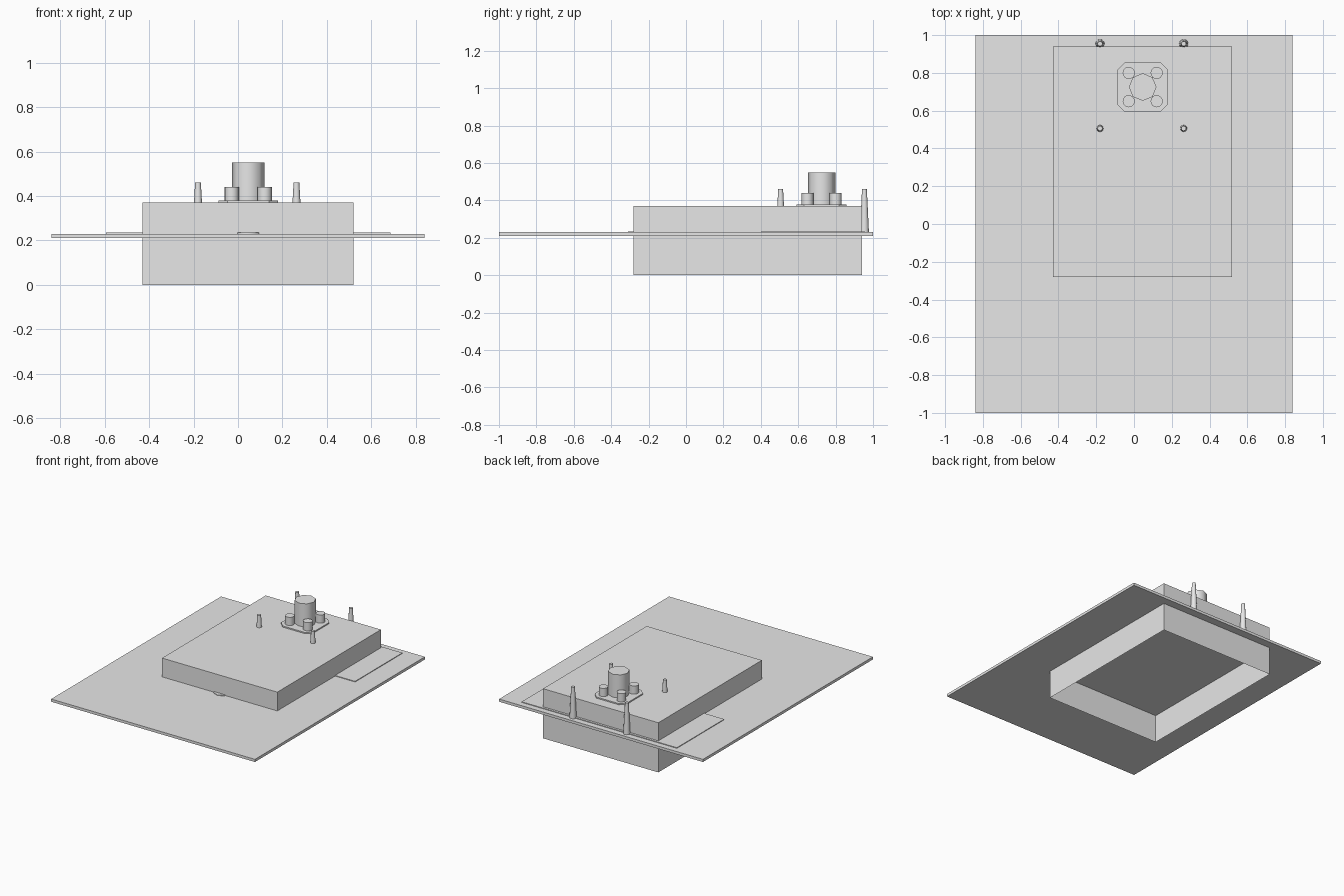
import bpy, bmesh, math

default_cube = bpy.data.objects.get("Cube")
if default_cube:
    bpy.data.objects.remove(default_cube, do_unlink=True)

# Single grey material
grey = bpy.data.materials.new("light_grey")
grey.use_nodes = True
grey.diffuse_color = (0.8, 0.8, 0.8, 1)
grey.node_tree.nodes["Principled BSDF"].inputs["Base Color"].default_value = (0.8, 0.8, 0.8, 1)


def finish(name, bm, smooth=False):
    mesh = bpy.data.meshes.new(name)
    bm.to_mesh(mesh)
    bm.free()
    mesh.materials.append(grey)
    obj = bpy.data.objects.new(name, mesh)
    bpy.context.collection.objects.link(obj)
    if smooth:
        bpy.ops.object.select_all(action="DESELECT")
        obj.select_set(True)
        bpy.context.view_layer.objects.active = obj
        bpy.ops.object.shade_smooth_by_angle(angle=math.radians(50))
    return obj


def prism(name, outline, z0, z1, open_bottom=False):
    """Extrude a counter-clockwise outline from z0 to z1."""
    bm = bmesh.new()
    low = [bm.verts.new((x, y, z0)) for x, y in outline]
    high = [bm.verts.new((x, y, z1)) for x, y in outline]
    bm.faces.new(high)
    if not open_bottom:
        bm.faces.new(low[::-1])
    for i in range(len(low)):
        j = (i + 1) % len(low)
        bm.faces.new((low[i], low[j], high[j], high[i]))
    return finish(name, bm)


def rectangle(x0, x1, y0, y1):
    return [(x0, y0), (x1, y0), (x1, y1), (x0, y1)]


def post(name, x, y, z0, z1, r0, r1, sides):
    bm = bmesh.new()
    bmesh.ops.create_cone(bm, cap_ends=True, segments=sides, radius1=r0, radius2=r1, depth=z1 - z0)
    bmesh.ops.translate(bm, verts=bm.verts, vec=(x, y, (z0 + z1) / 2))
    return finish(name, bm, smooth=True)


DECK = 0.23    # top of the flat plate
ROOF = 0.37    # top of the box
CX, CY = 0.046, 0.725  # centre of the tower

# Plate and the open-bottomed box passing through it
prism("ground_plate", rectangle(-0.84, 0.84, -1, 1), 0.21, DECK)
prism("main_box", rectangle(-0.43, 0.52, -0.28, 0.94), 0, ROOF, open_bottom=True)

# Thin raised panel at the rear and small tab at the front
prism("rear_panel", rectangle(-0.595, 0.685, 0.40, 0.957), DECK, DECK + 0.005)
post("front_tab", CX, -0.25, DECK, DECK + 0.005, 0.06, 0.06, 8)

# Chamfered base under the tower
half, cut = 0.133, 0.04
inner = half - cut
base = [(inner, -half), (half, -inner), (half, inner), (inner, half),
        (-inner, half), (-half, inner), (-half, -inner), (-inner, -half)]
prism("tower_base", [(CX + x, CY + y) for x, y in base], ROOF, ROOF + 0.009)

# Central tower with four corner studs
post("tower", CX, CY, ROOF, 0.55, 0.073, 0.073, 8)
for sx, side in ((-1, "right"), (1, "left")):
    for sy, end in ((-1, "front"), (1, "rear")):
        post(f"{end}_{side}_stud", CX + sx * 0.074, CY + sy * 0.075, ROOF, 0.44, 0.032, 0.032, 16)

# Tapered pins: short on the box, tall behind it
for x, side in ((-0.18, "right"), (0.263, "left")):
    post(f"front_{side}_pin", x, 0.506, ROOF, 0.46, 0.018, 0.013, 12)
    post(f"rear_{side}_pin", x, 0.954, DECK, 0.46, 0.024, 0.013, 12)
